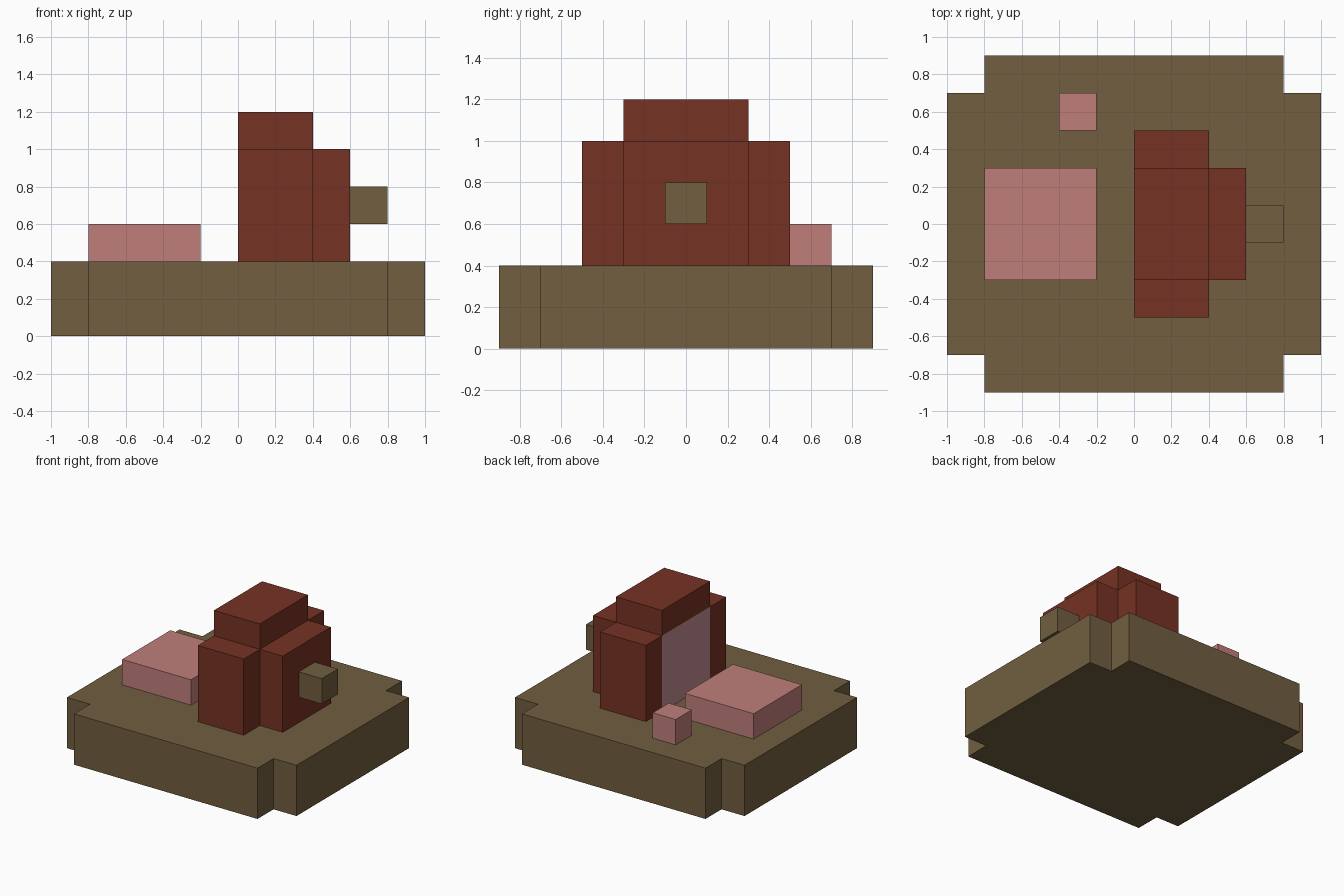
import bpy, bmesh

if "Cube" in bpy.data.objects:
    bpy.data.objects.remove(bpy.data.objects["Cube"])


def material(name, rgb):
    """Flat colour from 0-255 display values."""
    lin = [((c / 255 + 0.055) / 1.055) ** 2.4 for c in rgb]
    m = bpy.data.materials.new(name)
    m.diffuse_color = (*lin, 1.0)
    m.use_nodes = True
    m.node_tree.nodes["Principled BSDF"].inputs["Base Color"].default_value = m.diffuse_color
    return m


OLIVE = material("olive_brown", (113, 94, 64))
RED = material("brick_red", (118, 50, 35))
PINK = material("dusty_pink", (192, 127, 122))
MAUVE = material("pale_mauve", (192, 140, 143))


def prism(name, outline, z0, z1, *mats):
    """Extrude a counter-clockwise plan outline from z0 to z1."""
    bm = bmesh.new()
    base = bm.faces.new([bm.verts.new((x, y, z0)) for x, y in outline])
    ext = bmesh.ops.extrude_face_region(bm, geom=[base], use_keep_orig=True)
    top = [v for v in ext["geom"] if isinstance(v, bmesh.types.BMVert)]
    bmesh.ops.translate(bm, verts=top, vec=(0, 0, z1 - z0))
    bmesh.ops.recalc_face_normals(bm, faces=bm.faces)
    me = bpy.data.meshes.new(name)
    bm.to_mesh(me)
    bm.free()
    for m in mats:
        me.materials.append(m)
    ob = bpy.data.objects.new(name, me)
    bpy.context.collection.objects.link(ob)
    return ob


def box(name, x0, x1, y0, y1, z0, z1, *mats):
    return prism(name, [(x0, y0), (x1, y0), (x1, y1), (x0, y1)], z0, z1, *mats)


# Base slab with notched corners
corner = [(1.0, 0.7), (0.8, 0.7), (0.8, 0.9)]
outline = []
for sx, sy in ((1, 1), (-1, 1), (-1, -1), (1, -1)):
    pts = [(sx * x, sy * y) for x, y in corner]
    outline += pts if sx * sy > 0 else pts[::-1]
prism("base_slab", outline, 0, 0.4, OLIVE)

# Tower: core with a pale back panel, two side wings, raised top
core = box("tower_core", 0, 0.6, -0.3, 0.3, 0.4, 1.0, RED, MAUVE)
for f in core.data.polygons:
    if f.normal.x < -0.9:
        f.material_index = 1
box("tower_wing_left", 0, 0.4, 0.3, 0.5, 0.4, 1.0, RED)
box("tower_wing_right", 0, 0.4, -0.5, -0.3, 0.4, 1.0, RED)
box("tower_top", 0, 0.4, -0.3, 0.3, 1.0, 1.2, RED)

# Knob on the tower
box("knob", 0.6, 0.8, -0.1, 0.1, 0.6, 0.8, OLIVE)

# Loose blocks on the slab
box("large_block", -0.8, -0.2, -0.3, 0.3, 0.4, 0.6, PINK)
box("small_block", -0.4, -0.2, 0.5, 0.7, 0.4, 0.6, PINK)
